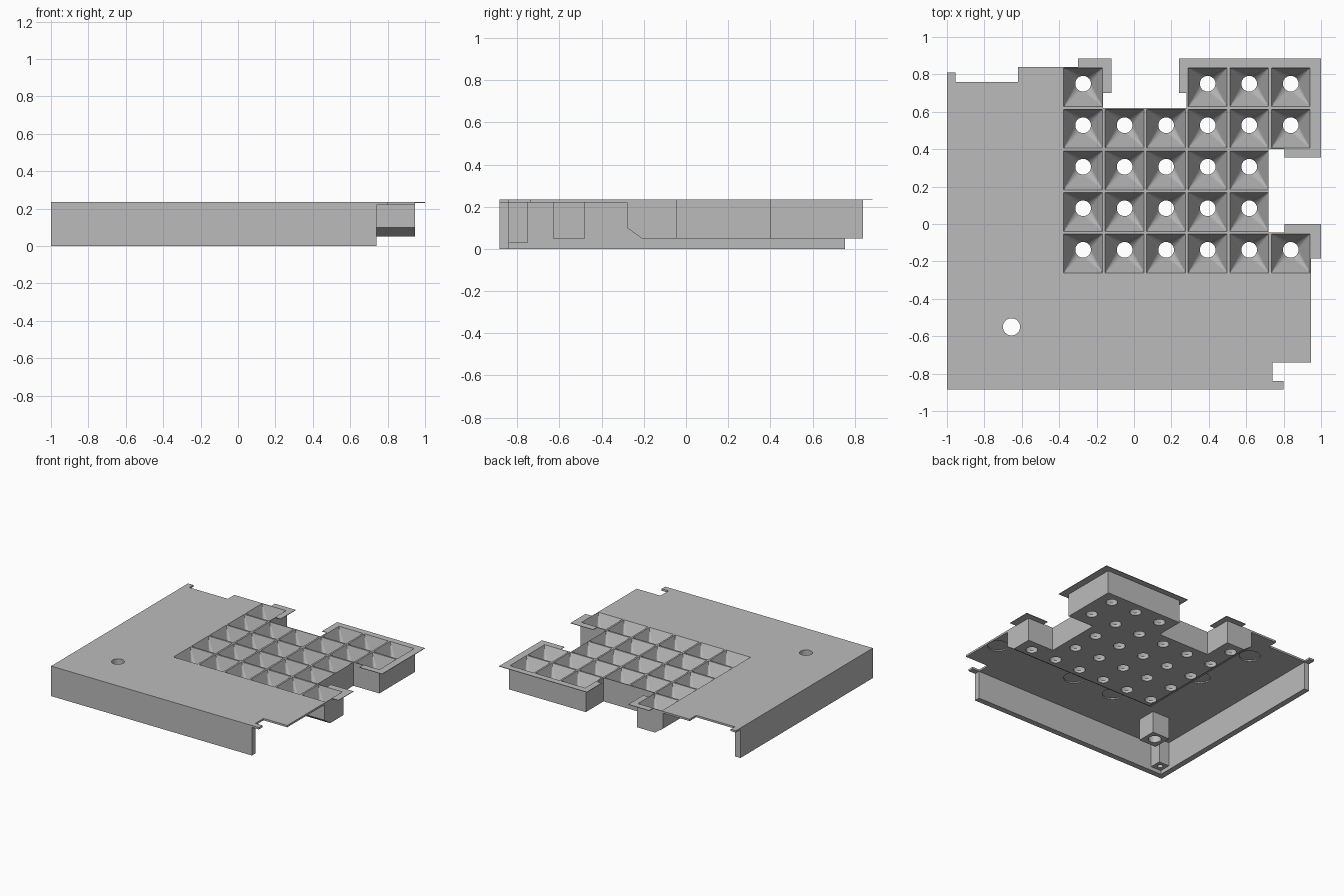
import bpy
import bmesh
from math import cos, sin, tau

cube = bpy.data.objects.get("Cube")
if cube:
    bpy.data.objects.remove(cube, do_unlink=True)

grey = bpy.data.materials.new("plain_grey")
grey.use_nodes = True
colour = (0.5, 0.5, 0.5, 1)
grey.diffuse_color = colour
grey.node_tree.nodes["Principled BSDF"].inputs["Base Color"].default_value = colour

TOP, UNDER, FLOOR = 0.235, 0.22, 0.05
PITCH, COLS, ROWS = 0.222, 6, 5


def finish(bm, name):
    """Turn a bmesh into a grey object."""
    bmesh.ops.recalc_face_normals(bm, faces=bm.faces)
    mesh = bpy.data.meshes.new(name)
    bm.to_mesh(mesh)
    bm.free()
    mesh.materials.append(grey)
    obj = bpy.data.objects.new(name, mesh)
    bpy.context.collection.objects.link(obj)
    return obj


def loft(bm, rings):
    """Closed solid through rings of equal vertex count."""
    loops = [[bm.verts.new(p) for p in ring] for ring in rings]
    n = len(loops[0])
    for low, high in zip(loops, loops[1:]):
        for i in range(n):
            j = (i + 1) % n
            bm.faces.new((low[i], low[j], high[j], high[i]))
    bm.faces.new(loops[0][::-1])
    bm.faces.new(loops[-1])


def at(outline, z):
    return [(x, y, z) for x, y in outline]


def prism(name, outline, z0, z1):
    bm = bmesh.new()
    loft(bm, [at(outline, z0), at(outline, z1)])
    return finish(bm, name)


def rect(x0, x1, y0, y1):
    return [(x0, y0), (x1, y0), (x1, y1), (x0, y1)]


def circle(x, y, r, n=32):
    return [(x + r * cos(tau * i / n), y + r * sin(tau * i / n)) for i in range(n)]


def funnel(bm, cx, cy):
    """Square mouth fanning down to a round outlet."""
    h, n = 0.104, 32
    q = n // 4
    corners = [(cx + h, cy + h), (cx - h, cy + h), (cx - h, cy - h), (cx + h, cy - h)]
    lid = [bm.verts.new(p) for p in at(corners, TOP + FLOOR)]
    mouth = [bm.verts.new(p) for p in at(corners, TOP)]
    ring = circle(cx, cy + 0.019, 0.042, n)
    neck = [bm.verts.new(p) for p in at(ring, 0.07)]
    end = [bm.verts.new(p) for p in at(ring, 0.01)]
    bm.faces.new(lid)
    bm.faces.new(end)
    for k in range(4):
        nxt = (k + 1) % 4
        bm.faces.new((lid[k], lid[nxt], mouth[nxt], mouth[k]))
        bm.faces.new((mouth[k], mouth[nxt], neck[nxt * q]))
        for i in range(k * q, k * q + q):
            bm.faces.new((mouth[k], neck[i], neck[(i + 1) % n]))
    for i in range(n):
        j = (i + 1) % n
        bm.faces.new((neck[i], neck[j], end[j], end[i]))


# Thin top plate, notched around the missing cells
bay = [(0.945, -0.045), (0.72, -0.045), (0.72, 0.4), (0.945, 0.4), (0.945, 0.84),
       (0.28, 0.84), (0.28, 0.62), (-0.165, 0.62), (-0.165, 0.84)]
plate = prism("top_plate", [
    (-1, -0.885), (0.8, -0.885), (0.8, -0.84), (0.74, -0.84), (0.74, -0.74),
    (0.945, -0.74)] + bay + [(-0.62, 0.84), (-0.62, 0.76), (-0.955, 0.76),
    (-0.955, 0.81), (-1, 0.81)], UNDER, TOP)

# Funnel block with the lower front and side edges bevelled
left, front, cut = -0.39, -0.28, 0.07
footprint = [(left, front), (0.945, front)] + bay + [(left, 0.84)]
base = [(x + cut * (x == left), y + cut * (y == front)) for x, y in footprint]
bm = bmesh.new()
loft(bm, [at(base, FLOOR), at(footprint, 0.1), at(footprint, UNDER)])
block = finish(bm, "funnel_block")

# Outer walls along the front and the right side
prism("outer_walls", [(-1, -0.885), (0.74, -0.885), (0.74, -0.84), (-0.955, -0.84),
                      (-0.955, 0.755), (-1, 0.755)], 0, UNDER)

# Square posts under the plate
post = prism("hole_post", rect(-0.73, -0.58, -0.63, -0.48), FLOOR, UNDER)
corner = prism("corner_post", rect(-0.955, -0.865, -0.84, -0.75), 0.03, UNDER)

# Thin overlapping lips at the edges
lips = {
    "back_right_lip": [(-0.3, 0.84), (-0.165, 0.84), (-0.165, 0.7), (-0.12, 0.7),
                       (-0.12, 0.885), (-0.3, 0.885)],
    "back_left_lip": [(0.28, 0.7), (0.28, 0.84), (0.945, 0.84), (0.945, 0.4),
                      (0.805, 0.4), (0.805, 0.355), (1, 0.355), (1, 0.885),
                      (0.24, 0.885), (0.24, 0.7)],
    "left_lip": [(0.945, -0.185), (1, -0.185), (1, 0), (0.805, 0),
                 (0.805, -0.045), (0.945, -0.045)],
}
for name, outline in lips.items():
    prism(name, outline, TOP - 0.004, TOP)

# Cutter holding funnels, screw holes and shallow round recesses
bm = bmesh.new()
missing = {(1, 4), (2, 4), (5, 1), (5, 2)}
for c in range(COLS):
    for r in range(ROWS):
        if (c, r) not in missing:
            funnel(bm, -0.272 + PITCH * c, -0.157 + PITCH * r)


def drill(x, y, r, z0, z1):
    ring = circle(x, y, r)
    loft(bm, [at(ring, z0), at(ring, z1)])


drill(-0.655, -0.55, 0.046, 0, 0.3)
drill(-0.91, -0.795, 0.02, 0, 0.15)
for x, y in [(-0.2, -0.475), (0.16, -0.475), (0.87, -0.475), (-0.53, 0.1), (-0.6, 0.57)]:
    drill(x, y, 0.075, 0.2, 0.229)
cutter = finish(bm, "hole_cutter")
cutter.hide_render = True

for obj in (plate, block, post, corner):
    mod = obj.modifiers.new("holes", "BOOLEAN")
    mod.operation = "DIFFERENCE"
    mod.solver = "EXACT"
    mod.object = cutter
    bpy.context.view_layer.objects.active = obj
    bpy.ops.object.modifier_apply(modifier=mod.name)
bpy.data.objects.remove(cutter, do_unlink=True)
